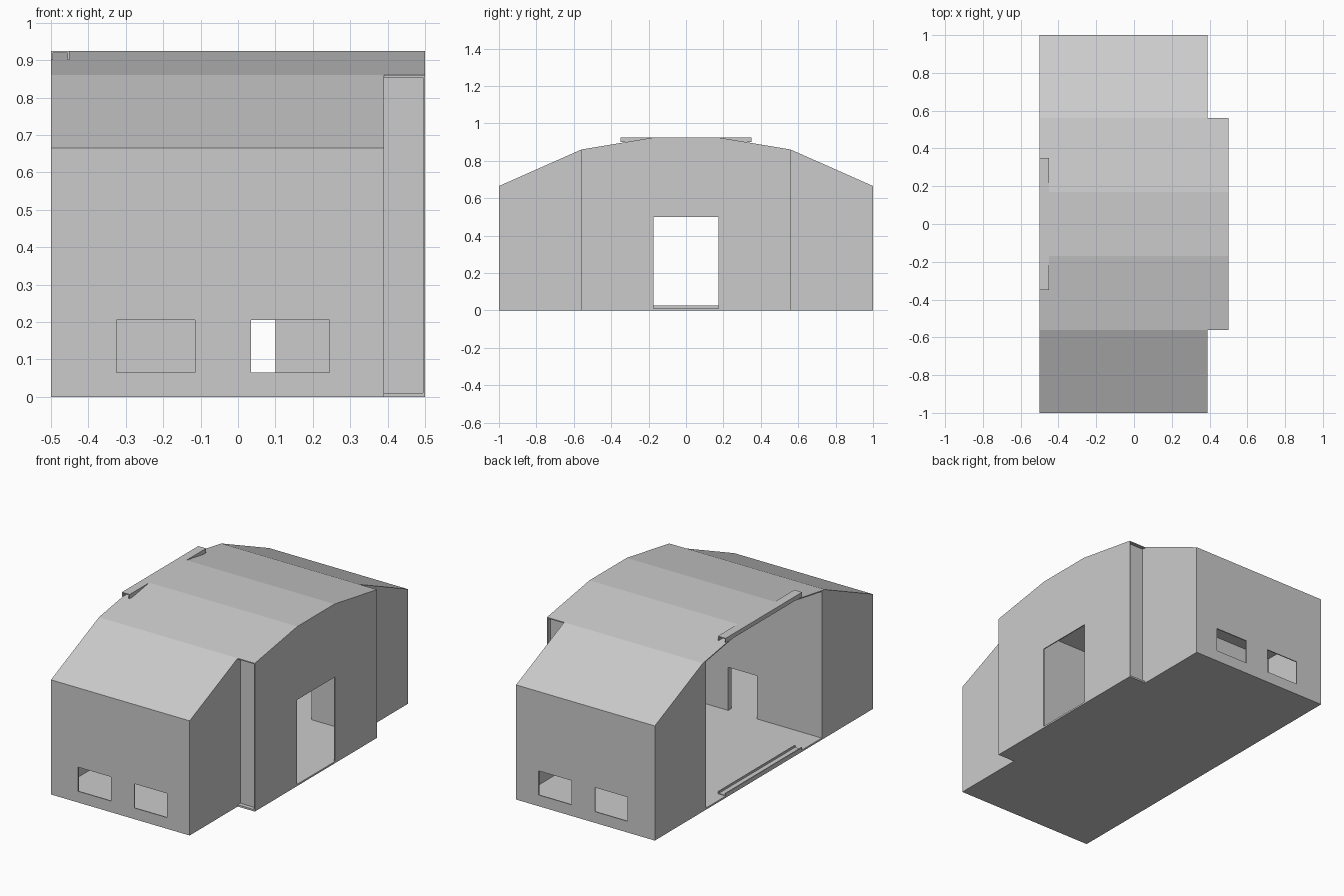
import bpy
from mathutils import Matrix

if "Cube" in bpy.data.objects:
    bpy.data.objects.remove(bpy.data.objects["Cube"])

T = 0.006  # sheet thickness

# local plane axes -> world, for panels extruded along x, y or z
AXES = {
    'x': Matrix(((0, 0, 1), (1, 0, 0), (0, 1, 0))),
    'y': Matrix(((1, 0, 0), (0, 0, -1), (0, 1, 0))),
    'z': Matrix.Identity(3),
}


def rect(a0, a1, b0, b1):
    return [(a0, b0), (a1, b0), (a1, b1), (a0, b1)]


def panel(name, axis, lo, hi, outline, holes=()):
    """Flat panel with optional holes, filling lo..hi along the axis."""
    cu = bpy.data.curves.new(name, 'CURVE')
    cu.dimensions = '2D'
    cu.fill_mode = 'BOTH'
    cu.extrude = (hi - lo) / 2
    for loop in [outline, *holes]:
        sp = cu.splines.new('POLY')
        sp.points.add(len(loop) - 1)
        for p, (a, b) in zip(sp.points, loop):
            p.co = (a, b, 0, 1)
        sp.use_cyclic_u = True
    tmp = bpy.data.objects.new(name + "_outline", cu)
    bpy.context.collection.objects.link(tmp)
    deps = bpy.context.evaluated_depsgraph_get()
    me = bpy.data.meshes.new_from_object(tmp.evaluated_get(deps))
    bpy.data.objects.remove(tmp)
    bpy.data.curves.remove(cu)
    mid = (lo + hi) / 2
    shift = {'x': (mid, 0, 0), 'y': (0, mid, 0), 'z': (0, 0, mid)}[axis]
    me.transform(Matrix.Translation(shift) @ AXES[axis].to_4x4())
    me.shade_flat()
    ob = bpy.data.objects.new(name, me)
    bpy.context.collection.objects.link(ob)
    return ob


def box(name, x0, x1, y0, y1, z0, z1):
    return panel(name, 'z', z0, z1, rect(x0, x1, y0, y1))


def roof(name, x0, x1, line):
    under = [(y, z - T) for y, z in reversed(line)]
    return panel(name, 'x', x0, x1, line + under)


# floor slab with the bay at the right end
panel("floor", 'z', 0, 0.01, [(-0.5, -1), (0.39, -1), (0.39, -0.56), (0.5, -0.56),
                              (0.5, 0.56), (0.39, 0.56), (0.39, 1), (-0.5, 1)])

# faceted roof
crown = [(-0.56, 0.86), (-0.17, 0.925), (0.17, 0.925), (0.56, 0.86)]
roof("main_roof", -0.5, 0.39, [(-1, 0.665)] + crown + [(1, 0.665)])
roof("bay_roof", 0.39, 0.5, crown)

# right end wall of the bay, with its doorway
panel("bay_end_wall", 'x', 0.5 - T, 0.5, [(-0.56, 0)] + crown + [(0.56, 0)],
      [rect(-0.175, 0.175, 0.01, 0.5)])

windows = [rect(-0.325, -0.115, 0.065, 0.205), rect(0.035, 0.245, 0.065, 0.205)]
for s, side in ((-1, "front"), (1, "back")):
    def span(a, b):
        return sorted((s * a, s * b))

    # outer long wall with two windows
    panel(side + "_outer_wall", 'y', *span(1 - T, 1), rect(-0.5, 0.39, 0, 0.665), windows)

    # end walls of the side room
    panel(side + "_left_end_wall", 'x', -0.5, -0.5 + T,
          [(s * y, z) for y, z in ((0.53, 0), (1, 0), (1, 0.665), (0.56, 0.86), (0.53, 0.865))])
    panel(side + "_right_end_wall", 'x', 0.39 - T, 0.39,
          [(s * y, z) for y, z in ((0.53, 0), (1, 0), (1, 0.665), (0.56, 0.86), (0.53, 0.865))])

    # thick inner wall with a doorway, continued as a thin recessed bay wall
    panel(side + "_inner_wall", 'y', *span(0.53, 0.56),
          [(-0.5, 0), (-0.085, 0), (-0.085, 0.26), (0.1, 0.26), (0.1, 0),
           (0.39, 0), (0.39, 0.858), (-0.5, 0.858)])
    panel(side + "_bay_side_wall", 'y', *span(0.53, 0.53 + T), rect(0.38, 0.5, 0, 0.86))

    # low ceiling of the side room
    box(side + "_room_ceiling", -0.5, 0.39, *span(0.56, 1), 0.48, 0.48 + T)

# sliding door channels at the open left end: floor one opens up, roof one opens down
for name, base, lip in (("floor_rail", (0.01, 0.014), (0.01, 0.025)),
                        ("roof_rail", (0.919, 0.925), (0.9, 0.925))):
    box(name + "_base", -0.5, -0.45, -0.35, 0.35, *base)
    for i, x in enumerate((-0.5, -0.456)):
        box(f"{name}_lip_{i + 1}", x, x + T, -0.35, 0.35, *lip)
